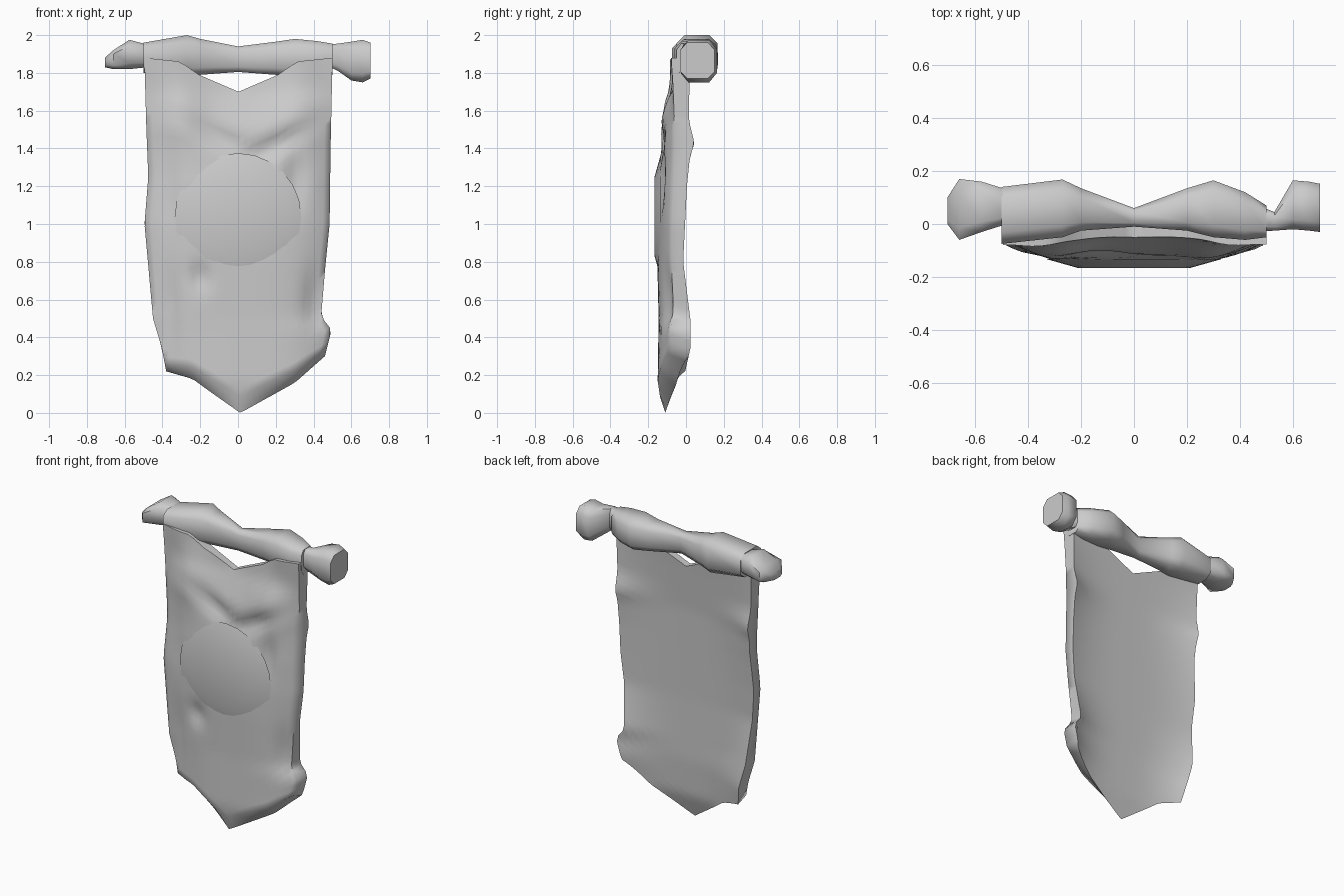
import bpy, math

if "Cube" in bpy.data.objects:
    bpy.data.objects.remove(bpy.data.objects["Cube"])


def interp(pts, v):
    # piecewise linear lookup
    if v <= pts[0][0]:
        return pts[0][1]
    for (a, p), (b, q) in zip(pts, pts[1:]):
        if v <= b:
            return p + (q - p) * (v - a) / (b - a)
    return pts[-1][1]


def bump(x, z, cx, cz, rx, rz, h, tilt=0):
    c, s = math.cos(tilt), math.sin(tilt)
    u, v = (x - cx) * c + (z - cz) * s, (z - cz) * c - (x - cx) * s
    return h * math.exp(-(u / rx) ** 2 - (v / rz) ** 2)


def make(name, verts, faces, angle):
    me = bpy.data.meshes.new(name)
    me.from_pydata(verts, [], faces)
    ob = bpy.data.objects.new(name, me)
    bpy.context.collection.objects.link(ob)
    bpy.ops.object.select_all(action='DESELECT')
    ob.select_set(True)
    bpy.context.view_layer.objects.active = ob
    bpy.ops.object.mode_set(mode='EDIT')
    bpy.ops.mesh.select_all(action='SELECT')
    bpy.ops.mesh.normals_make_consistent(inside=False)
    bpy.ops.object.mode_set(mode='OBJECT')
    bpy.ops.object.shade_smooth_by_angle(angle=math.radians(angle))
    return ob


# Banner outline: bottom and top edges by x, side edges by z
BOTTOM = [(-.45, .22), (-.3, .18), (-.22, .125), (-.03, 0), (.28, .16), (.45, .3)]
TOP = [(-.45, 1.88), (-.28, 1.86), (-.19, 1.79), (0, 1.7), (.19, 1.79), (.28, 1.86), (.45, 1.88)]
LEFT = [(.22, -.38), (.35, -.405), (.5, -.45), (1, -.495), (1.25, -.475), (1.5, -.485), (1.85, -.495)]
RIGHT = [(.3, .46), (.44, .495), (.51, .44), (.75, .46), (1, .485), (1.4, .49), (1.85, .5)]
FRONT = [(.0, -.125), (.17, -.15), (.5, -.145), (.8, -.152), (1.2, -.15), (1.35, -.135),
         (1.5, -.115), (1.7, -.05), (1.85, -.04)]
EDGE = [(.2, -.085), (.5, -.08), (1, -.075), (1.4, -.06), (1.6, -.06), (1.85, -.07)]
BACK = [(0, -.11), (.15, -.06), (.4, -.045), (.8, -.045), (1.4, -.03), (1.7, -.005), (1.85, .01)]
RIM = [(.15, -.02), (.35, .025), (.48, .025), (.6, .01), (.8, -.015), (1.2, .005),
       (1.35, .02), (1.43, .045), (1.55, .015), (1.85, .02)]


def front_y(x, z, t):
    w = abs(t) ** 3.5
    y = interp(FRONT, z) * (1 - w) + interp(EDGE, z) * w
    # shoulder swells, then diagonal drape grooves
    y += bump(x, z, -.3, 1.62, .13, .18, -.045) + bump(x, z, .3, 1.58, .13, .16, -.04)
    y += bump(x, z, -.36, 1.9, .12, .15, -.03) + bump(x, z, .36, 1.9, .12, .15, -.03)
    y += bump(x, z, -.08, 1.45, .2, .05, .03, -.5) + bump(x, z, .2, 1.42, .2, .05, .035, .5)
    y += bump(x, z, .3, 1.22, .05, .14, .03) + bump(x, z, -.36, 1.15, .04, .2, .015)
    y += bump(x, z, -.2, .72, .05, .07, .03) + bump(x, z, -.36, .55, .05, .25, .025)
    y += bump(x, z, .4, .6, .05, .15, .025)
    return y


def back_y(x, z, t):
    w = abs(t) ** 3
    return interp(BACK, z) * (1 - w) + interp(RIM, z) * w


NT, NS = 28, 40
verts, faces = [], []
for side in (front_y, back_y):
    for j in range(NS + 1):
        for i in range(NT + 1):
            t = -1 + 2 * i / NT
            x0 = t * .45
            zb, zt = interp(BOTTOM, x0), interp(TOP, x0)
            if side is front_y:
                # hem slopes back under the front, flatter than the back tip
                zb += .035 + .05 * (1 - t * t)
            z = zb + (zt - zb) * j / NS
            x = (1 - t) / 2 * interp(LEFT, z) + (1 + t) / 2 * interp(RIGHT, z)
            verts.append((x, side(x, z, t), z))
W = NT + 1
OFF = W * (NS + 1)
for o in (0, OFF):
    for j in range(NS):
        for i in range(NT):
            a = o + j * W + i
            faces.append((a, a + 1, a + W + 1, a + W))
border = [i for i in range(W)] + [j * W + NT for j in range(1, NS + 1)]
border += [NS * W + i for i in range(NT - 1, -1, -1)] + [j * W for j in range(NS - 1, 0, -1)]
for a, b in zip(border, border[1:] + border[:1]):
    faces.append((a, b, b + OFF, a + OFF))
make('cloth_banner', verts, faces, 70)

# Lofted bar pieces: rounded-square sections (x, y0, y1, z0, z1)
RING = [(1, .6), (.6, 1), (-.6, 1), (-1, .6), (-1, -.6), (-.6, -1), (.6, -1), (1, -.6)]


def loft(name, secs):
    n = len(RING)
    vs = [(x, (y0 + y1) / 2 + (y1 - y0) / 2 * c, (z0 + z1) / 2 + (z1 - z0) / 2 * s)
          for x, y0, y1, z0, z1 in secs for c, s in RING]
    fs = []
    for j in range(len(secs) - 1):
        for k in range(n):
            a, b = j * n + k, j * n + (k + 1) % n
            fs.append((a, b, b + n, a + n))
    fs += [tuple(range(n)), tuple(range(len(vs) - n, len(vs)))]
    make(name, vs, fs, 60)


loft('cloth_wrapped_bar', [(-.5, -.075, .14, 1.8, 1.96), (-.27, -.05, .168, 1.78, 2.0),
                           (-.2, -.025, .135, 1.79, 1.98), (0, -.01, .06, 1.805, 1.94),
                           (.2, -.025, .135, 1.79, 1.965), (.3, -.05, .165, 1.78, 1.98),
                           (.42, -.06, .12, 1.78, 1.968), (.5, -.05, .07, 1.79, 1.955)])
loft('bar_end_left', [(-.705, 0, .1, 1.83, 1.88), (-.66, -.06, .17, 1.82, 1.92),
                      (-.575, -.03, .16, 1.82, 1.975), (-.48, 0, .13, 1.83, 1.95)])
loft('bar_end_right', [(.47, -.03, .07, 1.84, 1.95), (.53, -.025, .045, 1.81, 1.955),
                       (.6, -.02, .165, 1.76, 1.965), (.66, -.025, .16, 1.75, 1.975),
                       (.702, -.03, .152, 1.77, 1.96)])

# Shallow round patch on the front
bpy.ops.mesh.primitive_cone_add(vertices=24, radius1=.335, radius2=.21, depth=.035,
                                location=(0, -.149, 1.04), rotation=(math.pi / 2, 0, 0))
patch = bpy.context.object
patch.name = 'round_patch'
bpy.ops.object.shade_smooth_by_angle(angle=math.radians(50))
